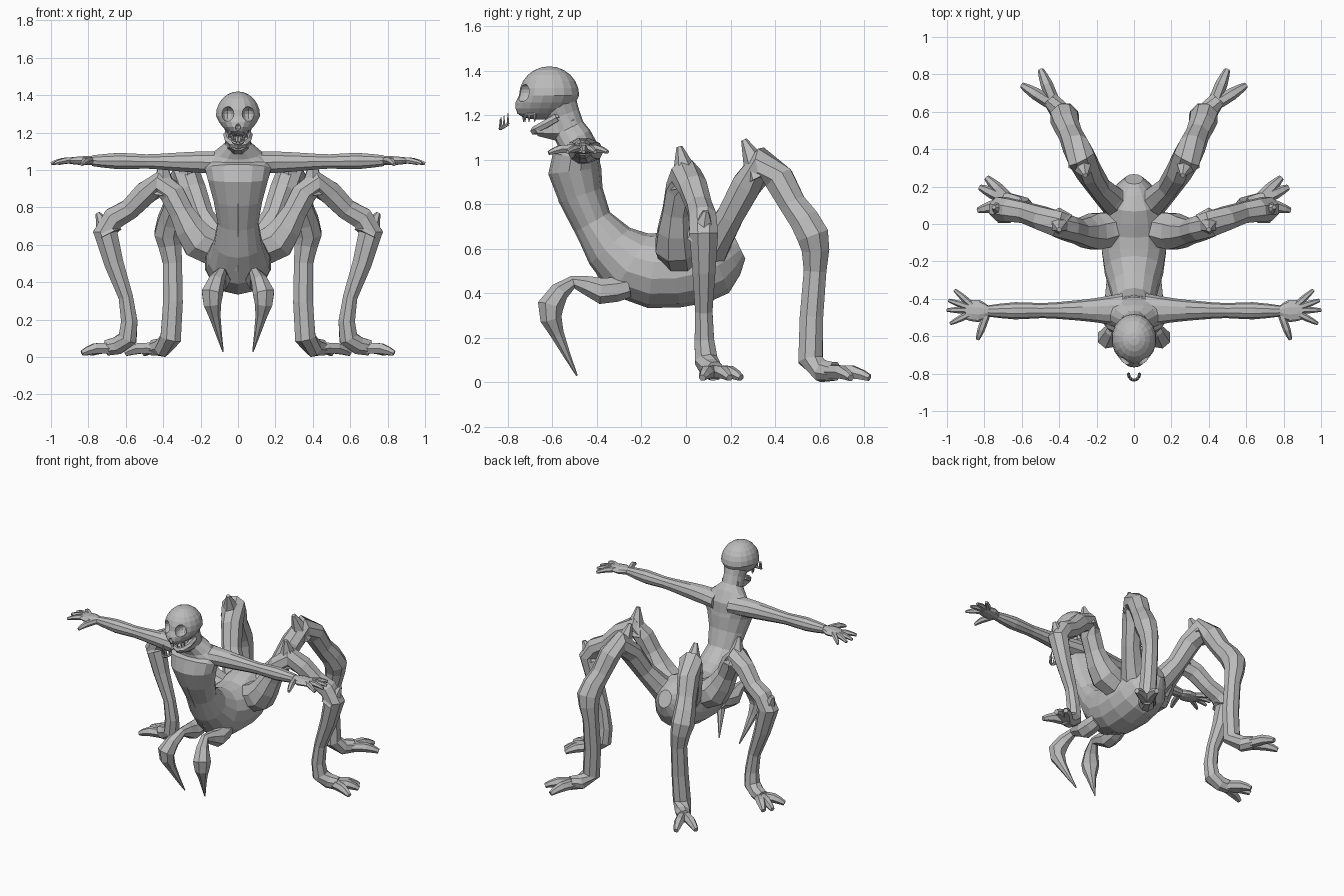
import bpy, bmesh, math
from mathutils import Vector

default_cube = bpy.data.objects.get("Cube")
if default_cube:
    bpy.data.objects.remove(default_cube, do_unlink=True)

SIDEWAYS, ALONG, UP = Vector((1, 0, 0)), Vector((0, 1, 0)), Vector((0, 0, 1))

skin = bpy.data.materials.new("grey skin")
skin.use_nodes = True
skin.diffuse_color = (0.5, 0.5, 0.5, 1)
skin.node_tree.nodes["Principled BSDF"].inputs["Base Color"].default_value = skin.diffuse_color


def finish(name, bm):
    """Turn a bmesh into a named object with the skin material."""
    bmesh.ops.recalc_face_normals(bm, faces=bm.faces)
    mesh = bpy.data.meshes.new(name)
    bm.to_mesh(mesh)
    bm.free()
    mesh.materials.append(skin)
    part = bpy.data.objects.new(name, mesh)
    bpy.context.collection.objects.link(part)
    return part


def pair(name, build):
    """Make the left part and its mirrored right twin."""
    for side, sign in (("left", 1), ("right", -1)):
        bm = bmesh.new()
        build(bm)
        bmesh.ops.scale(bm, vec=(sign, 1, 1), verts=bm.verts)
        finish(side + "_" + name, bm)


def spline(points, steps):
    """Pass a smooth curve through points of any dimension, radii included."""
    padded = [points[0], *points, points[-1]]
    result = []
    for before, start, end, after in zip(padded, padded[1:], padded[2:], padded[3:]):
        for step in range(steps):
            t = step / steps
            result.append([
                b + (c - a) / 2 * t + (a - 2.5 * b + 2 * c - d / 2) * t ** 2
                + (1.5 * (b - c) + (d - a) / 2) * t ** 3
                for a, b, c, d in zip(before, start, end, after)])
    return result + [points[-1]]


def loft(bm, points, sides=8, reference=SIDEWAYS, steps=2):
    """Sweep a faceted tube through (x, y, z, width, optional depth) points."""
    rings = spline(points, steps)
    centres = [Vector(ring[:3]) for ring in rings]
    loops = []
    for i, (centre, ring) in enumerate(zip(centres, rings)):
        tangent = (centres[min(i + 1, len(rings) - 1)] - centres[max(i - 1, 0)]).normalized()
        across = (reference - tangent * reference.dot(tangent)).normalized()
        deep = tangent.cross(across)
        angles = [math.tau * (j + 0.5) / sides for j in range(sides)]
        loops.append([bm.verts.new(centre + across * ring[3] * math.cos(angle)
                                   + deep * ring[-1] * math.sin(angle)) for angle in angles])
    for lower, upper in zip(loops, loops[1:]):
        for j in range(sides):
            k = (j + 1) % sides
            bm.faces.new((lower[j], lower[k], upper[k], upper[j]))
    bm.faces.new(loops[0])
    bm.faces.new(loops[-1])


def spike(bm, base, tip, radius, reference=SIDEWAYS):
    """Pointed spur."""
    loft(bm, [(*base, radius), (*tip, radius / 6)], 6, reference)


def digits(bm, base, angles, length, radius, drop):
    """Fan of knuckled fingers or toes spreading from one point."""
    base = Vector(base)
    for angle in map(math.radians, angles):
        reach = Vector((math.cos(angle), math.sin(angle), 0)) * length
        tip = base + reach - UP * drop
        knuckle = base.lerp(tip, 0.6) + UP * radius / 2
        loft(bm, [(*base, radius), (*knuckle, radius), (*tip, radius / 2)], 6, UP)


def arch(name, centre, width, depth, rise, thickness, tooth):
    """Horseshoe bar, open to the back, carrying a row of teeth."""
    bm = bmesh.new()
    bar = []
    for angle in map(math.radians, range(-90, 91, 30)):
        offset = Vector((width * math.sin(angle), -depth * math.cos(angle),
                         rise * (1 - math.cos(angle))))
        bar.append(Vector(centre) + offset)
    loft(bm, [(*point, thickness) for point in bar], 6, UP, 1)
    for point in bar:
        spike(bm, point, point + UP * tooth, thickness * 0.8)
    finish(name, bm)


# Abdomen, waist, chest and neck in one sweep
bm = bmesh.new()
profile = [(.24, .61, .05, .06), (.13, .56, .15, .17), (-.05, .505, .18, .17),
           (-.25, .53, .16, .16), (-.42, .72, .11, .09), (-.5, .95, .165, .12),
           (-.48, 1.05, .18, .09), (-.53, 1.14, .07, .075), (-.57, 1.25, .08, .08)]
loft(bm, [(0, *point) for point in profile], 14)
finish("body", bm)

# Breastbone keel down the front of the waist
bm = bmesh.new()
loft(bm, [(0, -.56, .83, .02), (0, -.49, .74, .04), (0, -.36, .47, .03)], 6)
finish("belly_keel", bm)

# Skull, narrowed and drawn forward towards the jaw
bm = bmesh.new()
bmesh.ops.create_uvsphere(bm, u_segments=18, v_segments=12, radius=1)
for vert in bm.verts:
    low, front = max(0, -vert.co.z), max(0, -vert.co.y)
    vert.co.x *= 0.12 * (1 - 0.4 * low)
    vert.co.y = vert.co.y * 0.135 - 0.04 * low * (1 + front)
    vert.co.z *= 0.13 - 0.02 * low
    vert.co += Vector((0, -.615, 1.29))
skull = finish("skull", bm)


def cut_skull(centre, size):
    """Hollow an oval socket out of the skull."""
    bm = bmesh.new()
    bmesh.ops.create_uvsphere(bm, u_segments=12, v_segments=8, radius=1)
    bmesh.ops.scale(bm, vec=size, verts=bm.verts)
    bmesh.ops.translate(bm, vec=centre, verts=bm.verts)
    cutter = finish("cutter", bm)
    cut = skull.modifiers.new("socket", 'BOOLEAN')
    cut.operation, cut.object, cut.solver = 'DIFFERENCE', cutter, 'EXACT'
    bpy.context.view_layer.objects.active = skull
    bpy.ops.object.modifier_apply(modifier=cut.name)
    bpy.data.objects.remove(cutter, do_unlink=True)


# Eye sockets and nose hole
for sign in (-1, 1):
    cut_skull((sign * .055, -.73, 1.3), (.035, .06, .04))
cut_skull((0, -.75, 1.23), (.015, .03, .02))

# Jaw, throat, upper teeth and the loose lower tooth arch
arch("jaw", (0, -.58, 1.13), .06, .1, .06, .02, .02)
arch("upper_teeth", (0, -.68, 1.21), .05, .05, 0, .012, -.04)
arch("lower_teeth", (0, -.8, 1.14), .03, .035, .02, .008, .05)
bm = bmesh.new()
loft(bm, [(0, -.5, 1.15, .07), (0, -.67, 1.13, .05, .025)])
finish("throat", bm)


# Outstretched arm with a spread hand
def arm(bm):
    shoulder, wrist = Vector((.06, -.46, 1.04)), Vector((.78, -.465, 1.05))
    girths = (.09, .065, .05, .04, .046, .03)
    loft(bm, [(*shoulder.lerp(wrist, i / (len(girths) - 1)), min(girth, .06), girth)
              for i, girth in enumerate(girths)], 10, UP)
    loft(bm, [(*wrist, .025, .03), (.83, -.465, 1.05, .025, .06),
              (.9, -.46, 1.05, .018, .05)], 10, UP)
    digits(bm, (.84, -.46, 1.05), (42, 19, 0, -27), .16, .018, .015)
    digits(bm, (.79, -.49, 1.05), (-70,), .135, .02, .02)


pair("arm", arm)


# Middle leg: hip, thigh, knee, outer joint, shin, ankle, foot
def middle_leg(bm):
    loft(bm, [(.08, -.02, .57, .09), (.21, -.04, .62, .105), (.3, -.04, .77, .07),
              (.41, 0, .93, .075), (.58, .06, .79, .06), (.71, .08, .67, .07),
              (.6, .08, .32, .042), (.59, .09, .1, .055), (.7, .13, .05, .045)], 8, ALONG)
    spike(bm, (.4, .01, .88), (.4, -.03, 1.06), .08)
    spike(bm, (.69, .07, .65), (.75, .09, .77), .075, ALONG)
    digits(bm, (.66, .12, .045), (45, 25, -15), .18, .032, .025)


pair("middle_leg", middle_leg)


# Rear leg, folded the same way but trailing behind
def rear_leg(bm):
    loft(bm, [(.08, .1, .58, .09), (.19, .2, .75, .065), (.28, .35, .98, .08),
              (.34, .48, .8, .065), (.375, .57, .66, .078), (.35, .58, .5, .055),
              (.36, .56, .1, .06), (.45, .67, .05, .045)])
    spike(bm, (.28, .34, .92), (.26, .26, 1.09), .08)
    digits(bm, (.42, .63, .045), (68, 32), .21, .033, .025)


pair("rear_leg", rear_leg)


# Front fang on a short jointed limb
def fang(bm):
    loft(bm, [(.09, -.26, .43, .05), (.1, -.38, .41, .06), (.09, -.51, .45, .03),
              (.14, -.61, .34, .06), (.125, -.58, .22, .032), (.08, -.49, .03, .004)], 7)


pair("fang", fang)
